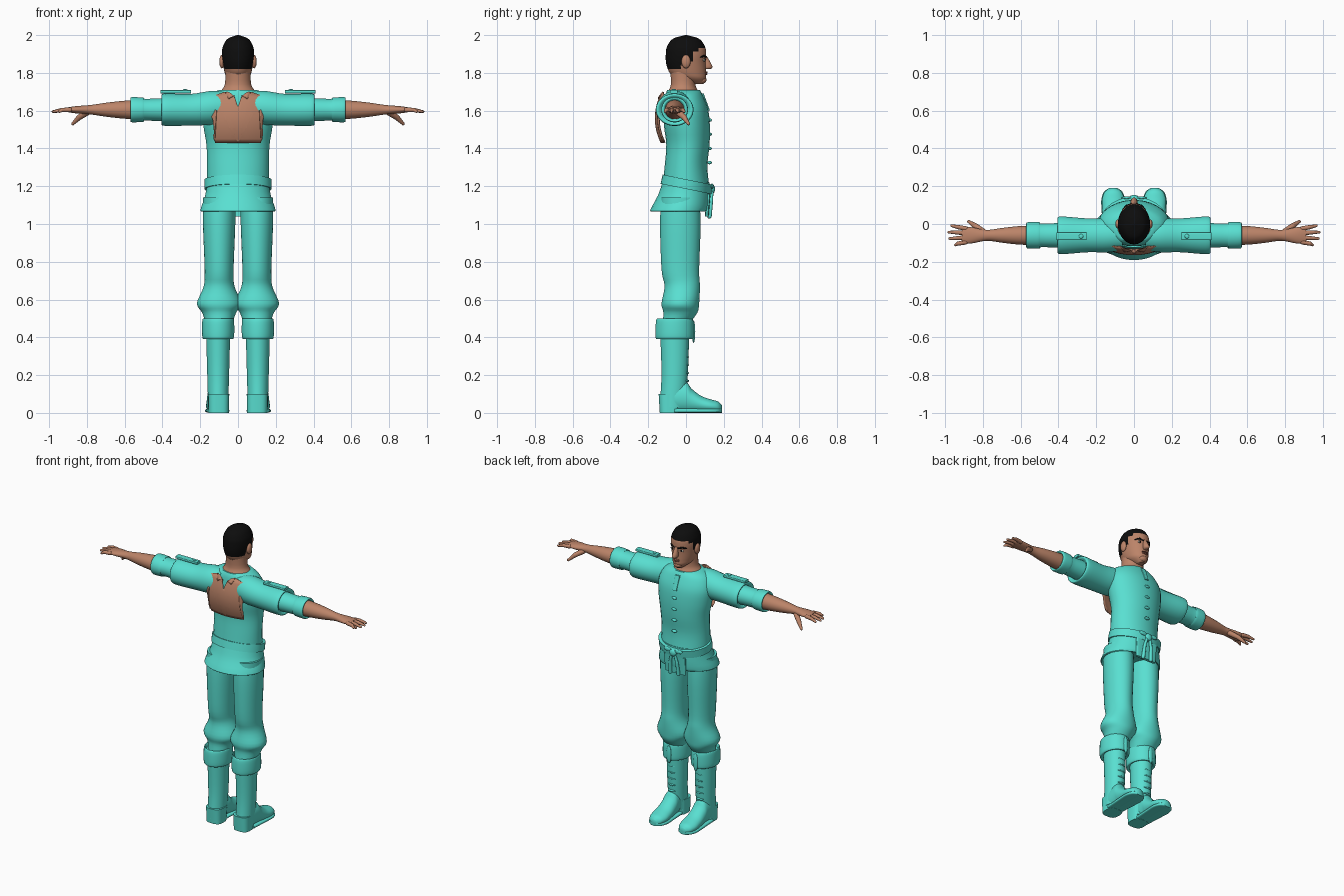
import bpy, bmesh, math
from mathutils import Vector

if "Cube" in bpy.data.objects:
    bpy.data.objects.remove(bpy.data.objects["Cube"])


def material(name, colour):
    mat = bpy.data.materials.new(name)
    mat.use_nodes = True
    mat.diffuse_color = (*colour, 1)
    bsdf = next(node for node in mat.node_tree.nodes if node.type == "BSDF_PRINCIPLED")
    bsdf.inputs["Base Color"].default_value = (*colour, 1)
    return mat


teal = material("teal cloth", (.1, .74, .64))
skin = material("skin", (.5, .23, .14))
black = material("black hair", (.004, .004, .004))
white = material("eye white", (.7, .7, .6))
lip = material("lip", (.33, .12, .08))


def finish(bm, name, mat, mirror=False):
    """Turn a bmesh into a shaded object, optionally mirrored across x."""
    bmesh.ops.recalc_face_normals(bm, faces=bm.faces)
    mesh = bpy.data.meshes.new(name)
    bm.to_mesh(mesh)
    bm.free()
    mesh.materials.append(mat)
    mesh.shade_smooth()
    mesh.set_sharp_from_angle(angle=math.radians(45))
    obj = bpy.data.objects.new(name, mesh)
    bpy.context.collection.objects.link(obj)
    if mirror:
        obj.modifiers.new("Mirror", "MIRROR")
    return obj


def smooth_rings(rings, steps):
    """Catmull-Rom interpolation between cross-sections."""
    last = len(rings) - 1
    result = []
    for i in range(last):
        window = [rings[max(i - 1, 0)], rings[i], rings[i + 1], rings[min(i + 2, last)]]
        for step in range(steps):
            t = step / steps
            result.append([b + t / 2 * (c - a + t * (2 * a - 5 * b + 4 * c - d + t * (3 * (b - c) + d - a)))
                           for a, b, c, d in zip(*window)])
    return result + [rings[last]]


def loft(name, axis, centre, rings, mat, mirror=False, steps=4, segments=32, power=2):
    """Skin elliptical sections: position on axis, two radii, optional shift of the second centre."""
    index = "xyz".index(axis)
    rings = [ring if len(ring) > 3 else (*ring, 0) for ring in rings]
    bm = bmesh.new()
    loops = []
    for position, radius_a, radius_b, shift in smooth_rings(rings, steps):
        loop = []
        for i in range(segments):
            angle = math.tau * (i + .5) / segments
            c, s = math.cos(angle), math.sin(angle)
            point = [centre[0] + radius_a * math.copysign(abs(c) ** (2 / power), c),
                     centre[1] + shift + radius_b * math.copysign(abs(s) ** (2 / power), s)]
            point.insert(index, position)
            loop.append(bm.verts.new(point))
        loops.append(loop)
    for low, high in zip(loops, loops[1:]):
        for i in range(segments):
            j = (i + 1) % segments
            bm.faces.new((low[i], low[j], high[j], high[i]))
    bm.faces.new(loops[0])
    bm.faces.new(loops[-1])
    return finish(bm, name, mat, mirror)


def blob(name, centre, radii, mat, mirror=False):
    """Ellipsoid."""
    bm = bmesh.new()
    bmesh.ops.create_uvsphere(bm, u_segments=16, v_segments=10, radius=1)
    for vert in bm.verts:
        vert.co = Vector(c + r * p for c, r, p in zip(centre, radii, vert.co))
    return finish(bm, name, mat, mirror)


def limb(name, points, radii, mat):
    """Mirrored, tapering tube with round joints along a short path."""
    bm = bmesh.new()
    points = [Vector(point) for point in points]
    for point, radius in zip(points, radii):
        ball = bmesh.ops.create_icosphere(bm, subdivisions=2, radius=radius)
        bmesh.ops.translate(bm, verts=ball["verts"], vec=point)
    for start, end, wide, narrow in zip(points, points[1:], radii, radii[1:]):
        along = end - start
        tube = bmesh.ops.create_cone(bm, segments=12, radius1=wide, radius2=narrow, depth=along.length)
        turn = along.to_track_quat("Z", "Y")
        for vert in tube["verts"]:
            vert.co = turn @ vert.co + (start + end) / 2
    return finish(bm, name, mat, True)


def hairline(y):
    """Lowest height of the hair from nape to forehead."""
    if y < -.025:
        return 1.82
    if y < .035:
        return 1.86
    return 1.915 if y < .065 else 1.93


# Head, with the hair coloured by the hairline
head = loft("head", "z", (0, 0), [
    (1.74, .02, .03, .06), (1.77, .056, .075, .03), (1.8, .07, .096, .01), (1.85, .08, .105),
    (1.9, .085, .107), (1.94, .08, .1), (1.98, .055, .07), (2, .005, .005)],
    skin, steps=9, segments=96)
head.data.materials.append(black)
for face in head.data.polygons:
    face.material_index = int(face.center.z > hairline(face.center.y))
loft("neck", "z", (0, -.015), [(1.66, .1, .08), (1.7, .093, .08), (1.74, .07, .065), (1.83, .066, .07)], skin)

# Face
loft("nose", "z", (0, .1), [(1.82, .01, .02, .01), (1.835, .018, .025, .015), (1.89, .01, .01)], skin, segments=16)
blob("chin", (0, .085, 1.763), (.03, .024, .02), skin)
blob("upper_lip", (0, .104, 1.803), (.024, .011, .005), lip)
blob("lower_lip", (0, .103, 1.794), (.02, .011, .006), lip)
blob("ears", (.085, 0, 1.86), (.014, .024, .036), skin, mirror=True)
blob("eyes", (.034, .095, 1.868), (.015, .006, .007), white, mirror=True)
blob("pupils", (.034, .099, 1.868), (.007, .004, .007), black, mirror=True)
limb("eyebrows", [(.013, .104, 1.882), (.038, .097, 1.89), (.06, .078, 1.884)], [.005, .006, .003], black)

# Tunic body and flared skirt
loft("tunic_body", "z", (0, 0), [
    (1.17, .166, .128), (1.3, .164, .114), (1.42, .168, .115, .01), (1.52, .184, .122, .005),
    (1.61, .187, .117), (1.68, .155, .1, -.01), (1.71, .1, .086, -.013)], teal)
loft("tunic_skirt", "z", (0, 0), [(1.22, .164, .125), (1.15, .175, .14, -.01), (1.07, .2, .156, -.035),
                                  (1.08, .17, .13, -.03)], teal)
loft("front_skirt_flap", "z", (0, .11), [(1.16, .08, .01, .01), (1.04, .075, .01)], teal, steps=1, power=4)

# Belt, lower at the front, with its knot and tails
belt = loft("belt", "z", (0, 0), [(-.025, .177, .138), (.025, .177, .136)], teal, steps=1, segments=48)
belt.location = (0, .005, 1.21)
belt.rotation_euler.x = -.2
blob("belt_knot", (0, .14, 1.185), (.025, .014, .024), teal)
blob("belt_bow", (.04, .138, 1.2), (.03, .008, .014), teal, mirror=True)
limb("belt_tails", [(.01, .138, 1.18), (.025, .133, 1.12), (.03, .124, 1.04)], [.008, .01, .012], teal)

# Placket and toggles on the chest
loft("placket", "z", (0, .1), [(1.6, .014, .01, .017), (1.69, .017, .01, -.016)], teal, steps=1, power=5)
for i in range(4):
    blob("chest_toggle", (0, .125, 1.55 - .075 * i), (.018, .012, .009), teal)

# Sleeves in two layers, with shoulder straps
arm = (-.06, 1.605)
loft("upper_sleeves", "x", arm, [(.06, .08, .08, .015), (.14, .09, .09, .01), (.25, .09, .084), (.38, .1, .086),
                                 (.405, .09, .078), (.39, .07, .06)], teal, mirror=True)
loft("lower_sleeves", "x", arm, [(.37, .066, .062), (.49, .063, .058), (.5, .07, .064), (.56, .07, .067),
                                 (.57, .06, .06), (.56, .05, .05)], teal, mirror=True)
loft("shoulder_straps", "x", (-.065, 1.7), [(.25, .02, .009), (.41, .02, .009)], teal, mirror=True, steps=1, power=5)
blob("strap_buttons", (.28, -.065, 1.71), (.012, .012, .005), teal, mirror=True)

# Forearms and hands
loft("forearms", "x", arm, [(.54, .052, .052), (.62, .048, .046), (.7, .039, .037), (.78, .029, .025),
                            (.86, .043, .019), (.91, .042, .011)], skin, mirror=True)
for i, reach in enumerate((.945, .975, .98, .965)):
    side = i - 1.5
    knuckle, tip = (arm[0] + .024 * side, arm[0] + .034 * side)
    limb("fingers", [(.89, knuckle, 1.604), (.93, (knuckle + tip) / 2, 1.604), (reach, tip, 1.595)],
         [.0125, .011, .007], skin)
limb("thumbs", [(.8, -.04, 1.59), (.84, -.01, 1.565), (.875, .013, 1.53)], [.017, .015, .008], skin)

# Torn panel standing off the back, cut into strips so that it can curve
outline = [(0, 1.43), (.122, 1.43), (.112, 1.6), (.14, 1.62), (.11, 1.65), (.13, 1.68),
           (.07, 1.7), (.05, 1.66), (.02, 1.68), (0, 1.62)]
bm = bmesh.new()
bm.faces.new([bm.verts.new((x, 0, z)) for x, z in outline])
bmesh.ops.triangulate(bm, faces=bm.faces[:])
for axis, start, count in ((Vector((1, 0, 0)), .02, 6), (Vector((0, 0, 1)), 1.45, 12)):
    for i in range(count):
        bmesh.ops.bisect_plane(bm, geom=bm.verts[:] + bm.edges[:] + bm.faces[:],
                               plane_co=axis * (start + .02 * i), plane_no=axis)
for vert in bm.verts:
    vert.co.y = -.165 + 1.8 * (vert.co.z - 1.56) ** 2 + 1.4 * vert.co.x ** 2
panel = finish(bm, "back_panel", skin, mirror=True)
panel.modifiers.new("Thickness", "SOLIDIFY").thickness = .006

# Trousers, bloused at the knee
loft("trousers", "z", (.1, -.03), [
    (1.14, .085, .1), (1, .086, .108), (.76, .077, .1), (.67, .082, .094, .01), (.58, .118, .1),
    (.53, .09, .09), (.47, .07, .07, -.025)], teal, mirror=True)

# Boots: turned cuff, shaft, foot, sole and heel
shin = (.105, -.06)
loft("boot_cuffs", "z", shin, [(.48, .07, .085), (.5, .08, .092), (.48, .085, .1), (.41, .085, .102),
                               (.39, .077, .095), (.4, .06, .07)], teal, mirror=True)
loft("boot_shafts", "z", shin, [(.42, .064, .077), (.2, .058, .07), (.03, .053, .068, -.013)], teal, mirror=True)
foot = [(-.06, .05, .08), (0, .053, .082), (.03, .055, .064), (.08, .058, .045), (.13, .059, .036),
        (.17, .045, .03), (.19, .018, .02)]
loft("boot_feet", "y", (.11, 0), [(y, width, height, height) for y, width, height in foot], teal, mirror=True)
loft("boot_soles", "y", (.11, .012), [(y, width + .004, .011) for y, width, height in foot],
     teal, mirror=True, power=4)
loft("boot_heels", "z", (.102, -.085), [(0, .054, .054), (.1, .056, .06)], teal, mirror=True, steps=1, power=3)
for i in range(5):
    blob("boot_laces", (.105, .004, .17 + .042 * i), (.028, .012, .007), teal, mirror=True)
blob("cuff_tabs", (.1, .04, .43), (.017, .009, .06), teal, mirror=True)
